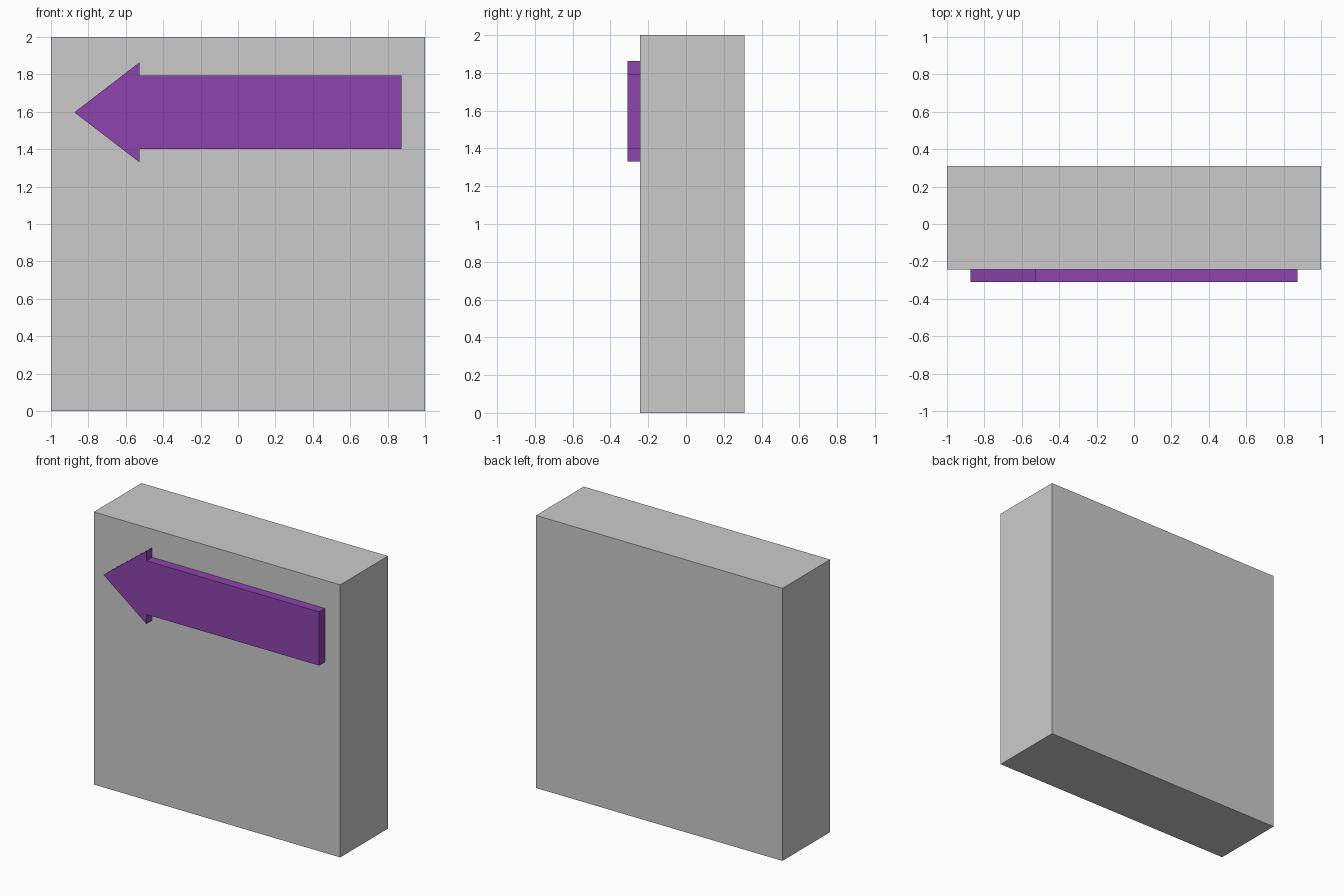
import bpy

if "Cube" in bpy.data.objects:
    bpy.data.objects.remove(bpy.data.objects["Cube"])


def extrude_profile(name, profile, y_front, y_back):
    """Solid prism from an (x, z) outline, counter-clockwise seen from the front."""
    n = len(profile)
    verts = [(x, y, z) for y in (y_front, y_back) for x, z in profile]
    faces = [tuple(range(n)), tuple(reversed(range(n, 2 * n)))]
    faces += [(i, i + n, (i + 1) % n + n, (i + 1) % n) for i in range(n)]
    mesh = bpy.data.meshes.new(name)
    mesh.from_pydata(verts, [], faces)
    obj = bpy.data.objects.new(name, mesh)
    bpy.context.collection.objects.link(obj)
    return obj


# Upright sign slab
extrude_profile("slab", [(-1, 0), (1, 0), (1, 2), (-1, 2)], -0.243, 0.31)

# Raised arrow pointing left, symmetric about its centre line
zc, shaft, head = 1.597, 0.197, 0.267
lower = [(-0.875, 0), (-0.527, -head), (-0.527, -shaft), (0.875, -shaft)]
upper = [(x, -z) for x, z in reversed(lower[1:])]
arrow = extrude_profile("arrow", [(x, z + zc) for x, z in lower + upper], -0.31, -0.243)

purple = bpy.data.materials.new("purple")
purple.diffuse_color = (0.27, 0.058, 0.418, 1)
purple.use_nodes = True
purple.node_tree.nodes["Principled BSDF"].inputs["Base Color"].default_value = purple.diffuse_color
arrow.data.materials.append(purple)
